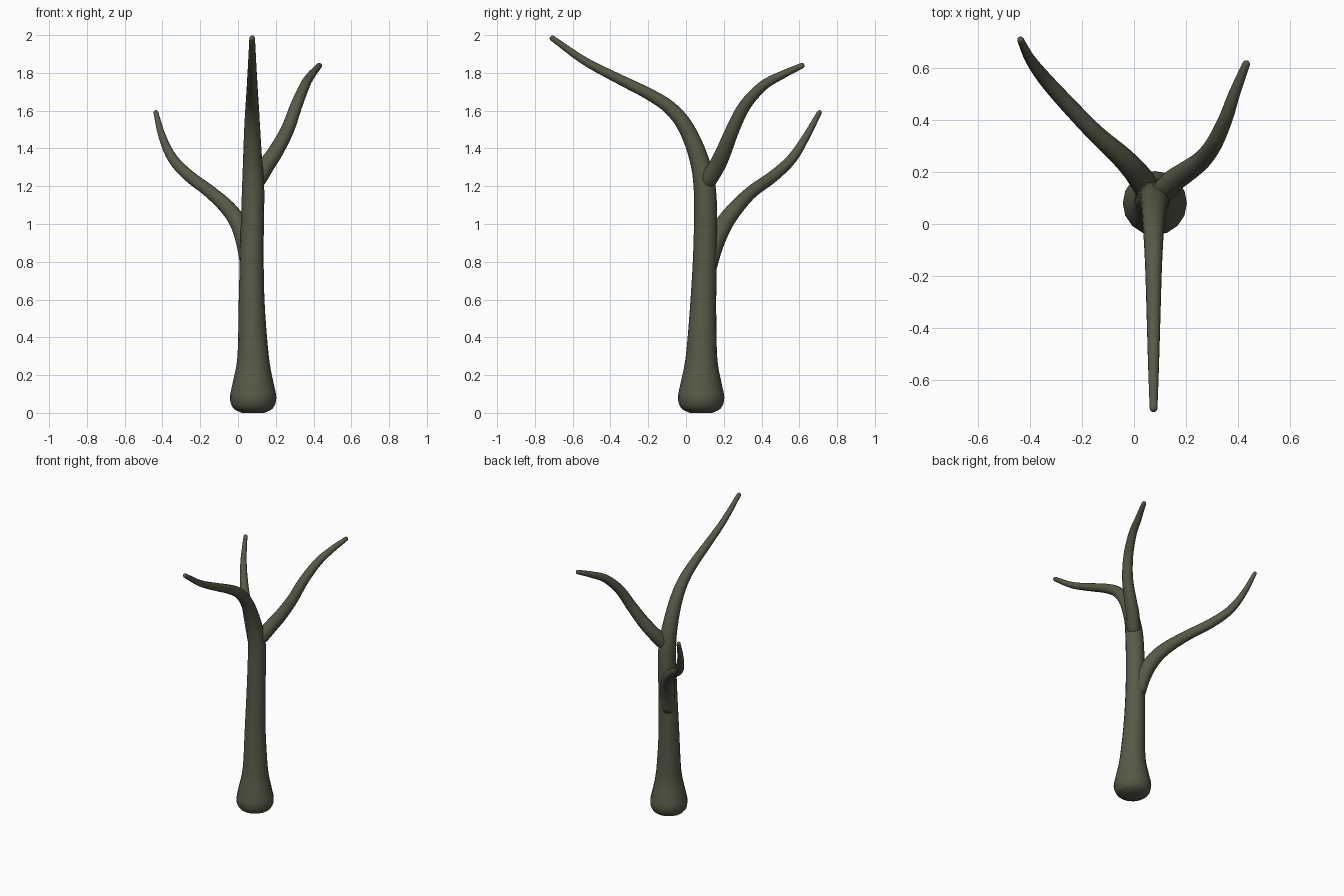
import bpy, bmesh, math
from mathutils import Vector

cube = bpy.data.objects.get("Cube")
if cube:
    bpy.data.objects.remove(cube)

bark = bpy.data.materials.new("olive_bark")
bark.use_nodes = True
colour = (0.095, 0.1, 0.062, 1)
bark.diffuse_color = colour
bsdf = bark.node_tree.nodes["Principled BSDF"]
bsdf.inputs["Base Color"].default_value = colour
bsdf.inputs["Roughness"].default_value = 0.8

SIDES = 16


def smooth_path(points, steps=4):
    """Catmull-Rom samples of (x, y, z, radius) points."""
    p = [Vector(q) for q in points]
    p = [2 * p[0] - p[1]] + p + [2 * p[-1] - p[-2]]
    out = []
    for a, b, c, d in zip(p, p[1:], p[2:], p[3:]):
        for i in range(steps):
            t = i / steps
            out.append(0.5 * (2 * b + (c - a) * t + (2 * a - 5 * b + 4 * c - d) * t * t
                              + (3 * b - a - 3 * c + d) * t ** 3))
    return out + [p[-2]]


def limb(name, points):
    """Tapered round tube along a path, with domed ends."""
    path = smooth_path(points)
    centres = [q.to_3d() for q in path]
    radii = [q.w for q in path]
    n = len(path)
    tangents = [(centres[min(i + 1, n - 1)] - centres[max(i - 1, 0)]).normalized()
                for i in range(n)]

    # domed tip rings
    tip, tip_dir, tip_r = centres[-1], tangents[-1], radii[-1]
    for angle in (math.radians(35), math.radians(65)):
        centres.append(tip + tip_dir * tip_r * math.sin(angle))
        radii.append(tip_r * math.cos(angle))
        tangents.append(tip_dir)

    bm = bmesh.new()
    rings = []
    side = Vector((1, 0, 0))
    for c, r, t in zip(centres, radii, tangents):
        side = (side - t * side.dot(t)).normalized()
        other = t.cross(side)
        rings.append([bm.verts.new(c + r * (side * math.cos(k * math.tau / SIDES)
                                            + other * math.sin(k * math.tau / SIDES)))
                      for k in range(SIDES)])
    for lo, hi in zip(rings, rings[1:]):
        for k in range(SIDES):
            j = (k + 1) % SIDES
            bm.faces.new((lo[k], lo[j], hi[j], hi[k]))
    bm.faces.new(rings[0][::-1])
    bm.faces.new(rings[-1])
    for f in bm.faces:
        f.smooth = True
    mesh = bpy.data.meshes.new(name)
    bm.to_mesh(mesh)
    bm.free()
    mesh.materials.append(bark)
    obj = bpy.data.objects.new(name, mesh)
    bpy.context.collection.objects.link(obj)
    return obj


# Trunk, flared at the foot and bending forward into the top branch
limb("trunk", [
    (0.08, 0.08, 0.0, 0.06), (0.08, 0.08, 0.025, 0.105), (0.08, 0.08, 0.08, 0.123),
    (0.08, 0.08, 0.16, 0.108), (0.08, 0.082, 0.3, 0.083), (0.072, 0.092, 0.6, 0.068),
    (0.074, 0.102, 0.9, 0.062), (0.08, 0.1, 1.18, 0.059), (0.077, 0.067, 1.35, 0.05),
    (0.075, 0.0, 1.51, 0.042), (0.075, -0.085, 1.615, 0.036), (0.075, -0.2, 1.69, 0.031),
    (0.075, -0.37, 1.775, 0.026), (0.075, -0.54, 1.865, 0.021), (0.075, -0.707, 1.983, 0.015),
])

# Lower branch, back and to the right
limb("lower_branch", [
    (0.06, 0.115, 0.76, 0.045), (0.045, 0.145, 0.88, 0.05), (0.01, 0.195, 0.99, 0.047),
    (-0.05, 0.26, 1.08, 0.041), (-0.15, 0.35, 1.172, 0.034), (-0.26, 0.465, 1.255, 0.031),
    (-0.345, 0.56, 1.345, 0.027), (-0.4, 0.635, 1.46, 0.02), (-0.435, 0.706, 1.59, 0.013),
])

# Upper branch, back and to the left
limb("upper_branch", [
    (0.085, 0.105, 1.2, 0.03), (0.105, 0.12, 1.235, 0.044), (0.15, 0.165, 1.31, 0.044),
    (0.2, 0.2, 1.385, 0.041), (0.262, 0.247, 1.5, 0.036), (0.308, 0.31, 1.625, 0.032),
    (0.352, 0.405, 1.73, 0.027), (0.385, 0.5, 1.785, 0.022), (0.43, 0.613, 1.838, 0.015),
])
